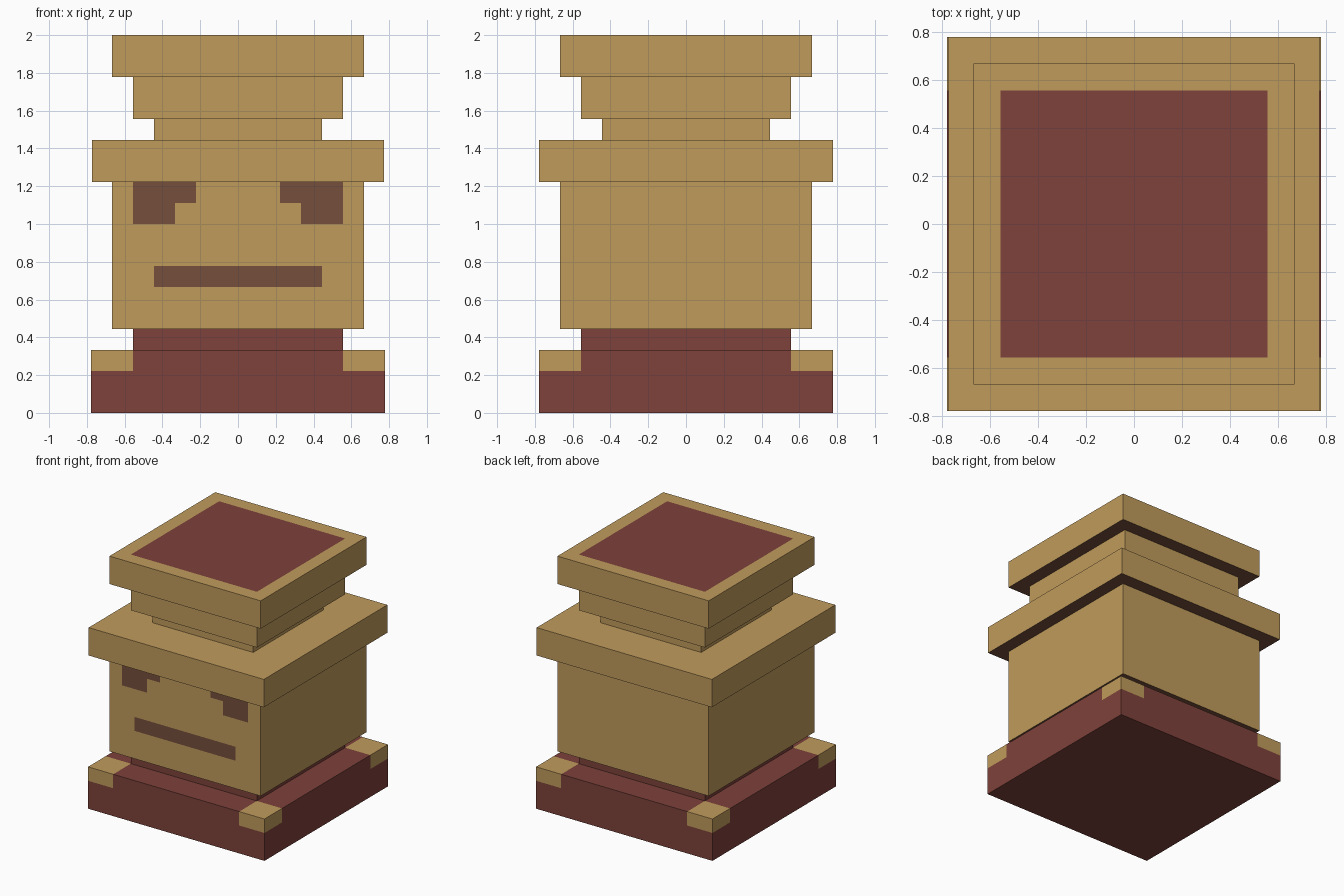
import bpy
import bmesh
from mathutils import Vector

cube = bpy.data.objects.get("Cube")
if cube:
    bpy.data.objects.remove(cube, do_unlink=True)


def make_material(name, rgb):
    mat = bpy.data.materials.new(name)
    mat.use_nodes = True
    mat.diffuse_color = (*rgb, 1)
    mat.node_tree.nodes["Principled BSDF"].inputs["Base Color"].default_value = (*rgb, 1)
    return mat


MATERIALS = [
    make_material("tan", (0.53, 0.33, 0.107)),
    make_material("brick red", (0.21, 0.054, 0.043)),
    make_material("dark brown", (0.18, 0.077, 0.045)),
]
TAN, RED, BROWN = range(3)
U = 1 / 9  # module shared by all tiers


def block(name, half, z0, z1, rule, x_cuts=(), y_cuts=(), z_cuts=()):
    """Square tier, sizes in modules, cut along planes and coloured by rule."""
    bm = bmesh.new()
    bmesh.ops.create_cube(bm, size=1)
    for v in bm.verts:
        v.co = Vector((v.co.x * 2 * half, v.co.y * 2 * half,
                       z0 + (v.co.z + 0.5) * (z1 - z0)))
    for axis, cuts in enumerate((x_cuts, y_cuts, z_cuts)):
        for value in cuts:
            point, normal = Vector(), Vector()
            point[axis], normal[axis] = value, 1
            bmesh.ops.bisect_plane(bm, geom=bm.verts[:] + bm.edges[:] + bm.faces[:],
                                   plane_co=point, plane_no=normal)
    bm.normal_update()
    for face in bm.faces:
        face.material_index = rule(face.calc_center_median(), face.normal)
    for v in bm.verts:
        v.co *= U
    mesh = bpy.data.meshes.new(name)
    bm.to_mesh(mesh)
    bm.free()
    for mat in MATERIALS:
        mesh.materials.append(mat)
    obj = bpy.data.objects.new(name, mesh)
    bpy.context.collection.objects.link(obj)
    return obj


def mirrored(*values):
    return [s * v for v in values for s in (-1, 1)]


# Colour rules
def base_rule(c, n):
    corner = abs(c.x) > 5 and abs(c.y) > 5 and c.z > 2
    return TAN if corner and n.z > -0.5 else RED


def plain_rule(c, n):
    return BROWN if n.z < -0.5 else TAN


def face_rule(c, n):
    if n.y < -0.5:
        x = abs(c.x)
        brow = 2 < x < 5 and c.z > 10
        eye = 3 < x < 5 and c.z > 9
        mouth = x < 4 and 6 < c.z < 7
        if brow or eye or mouth:
            return BROWN
    return plain_rule(c, n)


def cap_rule(c, n):
    if n.z > 0.5 and abs(c.x) < 5 and abs(c.y) < 5:
        return RED
    return plain_rule(c, n)


# Base with tan corner caps, and the neck on it
block("base", 7, 0, 3, base_rule, mirrored(5), mirrored(5), [2])
block("base_neck", 5, 3, 4, lambda c, n: RED)

# Head with eyes and mouth, and its brim
block("head", 6, 4, 11, face_rule, mirrored(2, 3, 4, 5), z_cuts=[6, 7, 9, 10])
brim = block("brim", 7, 11, 13, plain_rule)
brim.scale.x = 0.993

# Stepped crown
block("crown_neck", 4, 13, 14, plain_rule)
block("crown_step", 5, 14, 16, plain_rule)
block("crown_cap", 6, 16, 18, cap_rule, mirrored(5), mirrored(5))
